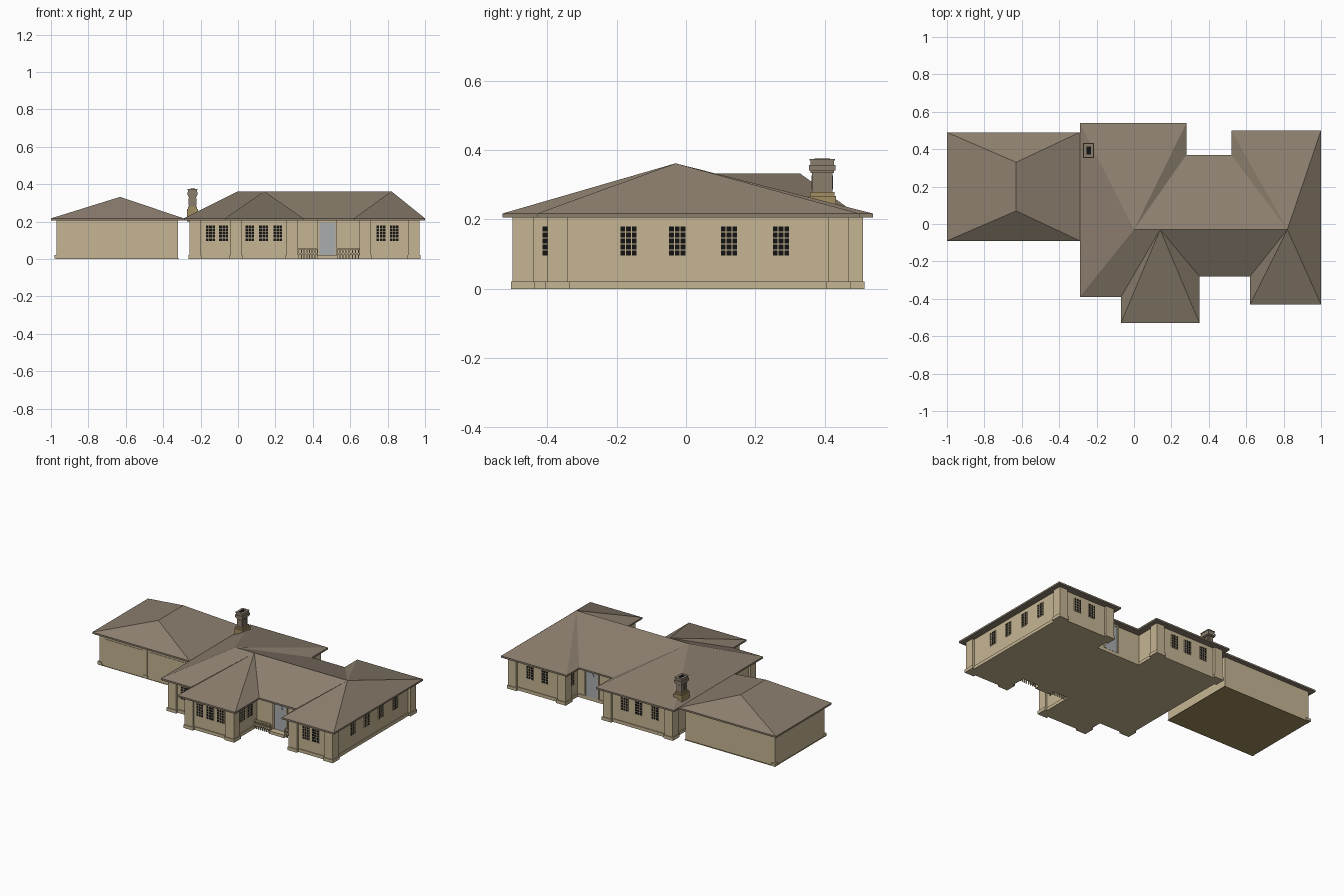
import bpy, bmesh, math
from mathutils import Matrix, Vector

cube = bpy.data.objects.get("Cube")
if cube:
    bpy.data.objects.remove(cube, do_unlink=True)


def material(name, rgb):
    m = bpy.data.materials.new(name)
    m.use_nodes = True
    m.diffuse_color = (*rgb, 1)
    bsdf = m.node_tree.nodes["Principled BSDF"]
    bsdf.inputs["Base Color"].default_value = (*rgb, 1)
    bsdf.inputs["Roughness"].default_value = 0.8
    return m


MATS = [material("beige_stucco", (0.56, 0.46, 0.29)),
        material("brown_shingle", (0.26, 0.21, 0.155)),
        material("black_glass", (0.006, 0.006, 0.007)),
        material("grey_door", (0.40, 0.42, 0.43)),
        material("ochre_stone", (0.36, 0.27, 0.12))]
WALL, ROOF, GLASS, DOOR, OCHRE = range(5)


def make_mesh(name, bm):
    bmesh.ops.recalc_face_normals(bm, faces=bm.faces)
    mesh = bpy.data.meshes.new(name)
    bm.to_mesh(mesh)
    bm.free()
    for m in MATS:
        mesh.materials.append(m)
    return mesh


def place(name, mesh, loc=(0, 0, 0), turn=0):
    ob = bpy.data.objects.new(name, mesh)
    ob.location = loc
    ob.rotation_euler.z = math.radians(turn)
    bpy.context.collection.objects.link(ob)
    return ob


def box(bm, x, y, z, mat=WALL):
    """Box given as (low, high) on each axis."""
    lo, hi = Vector((x[0], y[0], z[0])), Vector((x[1], y[1], z[1]))
    mtx = Matrix.Translation((lo + hi) / 2) @ Matrix.Diagonal((*(hi - lo), 1))
    geo = bmesh.ops.create_cube(bm, size=1, matrix=mtx)
    for f in {f for v in geo["verts"] for f in v.link_faces}:
        f.material_index = mat


def block(bm, cx, cy, w, d, z0, z1, mat=WALL):
    box(bm, (cx - w / 2, cx + w / 2), (cy - d / 2, cy + d / 2), (z0, z1), mat)


def corners(outline):
    """Each corner with its inward diagonal and whether it is convex."""
    for i, p in enumerate(outline):
        p = Vector(p)
        a = (p - Vector(outline[i - 1])).normalized()
        b = (Vector(outline[(i + 1) % len(outline)]) - p).normalized()
        yield p, Vector((-a.y - b.y, a.x + b.x)), a.cross(b) > 0


def prism(bm, outline, inset, z0, z1, mat=WALL):
    ring = [p + n * inset for p, n, _ in corners(outline)]
    low = [bm.verts.new((*p, z0)) for p in ring]
    high = [bm.verts.new((*p, z1)) for p in ring]
    faces = [bm.faces.new(low[::-1]), bm.faces.new(high)]
    for i in range(len(ring)):
        faces.append(bm.faces.new((low[i - 1], low[i], high[i], high[i - 1])))
    for f in faces:
        f.material_index = mat


def hip_roof(name, outline, peaks, owner, z0, z1):
    """Hipped roof: every eave corner runs up to the peak that owns it."""
    bm = bmesh.new()
    low = [bm.verts.new((*p, z0)) for p in outline]
    eave = [bm.verts.new((*p, z0 + 0.011)) for p in outline]
    top = [bm.verts.new((*p, z1)) for p in peaks]
    bm.faces.new(low[::-1])
    for i in range(len(outline)):
        bm.faces.new((low[i - 1], low[i], eave[i], eave[i - 1]))
        a, b = top[owner[i - 1]], top[owner[i]]
        bm.faces.new([eave[i - 1], eave[i], b] + ([a] if a != b else []))
    for f in bm.faces:
        f.material_index = ROOF
    place(name, make_mesh(name, bm))


# Eave outlines, counter-clockwise from the front left corner
HOUSE = [(-.29, -.39), (-.07, -.39), (-.07, -.53), (.35, -.53), (.35, -.28),
         (.62, -.28), (.62, -.43), (1, -.43), (1, .5), (.52, .5),
         (.52, .37), (.28, .37), (.28, .54), (-.29, .54)]
GARAGE = [(-1, -.09), (-.29, -.09), (-.29, .49), (-1, .49)]
EAVE = 0.206

# Roofs
hip_roof("house_roof", HOUSE, [(0, -.03), (.14, -.03), (.82, -.03)],
         [0, 1, 1, 1, 1, 2, 2, 2, 2, 2, 2, 0, 0, 0], EAVE, 0.362)
hip_roof("garage_roof", GARAGE, [(-.63, .07), (-.63, .33)], [0, 0, 1, 1], EAVE, 0.332)

# House walls and plinth
bm = bmesh.new()
prism(bm, HOUSE, 0.045, 0, EAVE)
place("house_walls", make_mesh("house_walls", bm))
bm = bmesh.new()
prism(bm, HOUSE, 0.04, 0, 0.021)
place("house_plinth", make_mesh("house_plinth", bm))

# Square pillars on the outer corners
for p, n, convex in corners(HOUSE):
    if convex:
        c = p + n * 0.06
        bm = bmesh.new()
        block(bm, c.x, c.y, 0.06, 0.06, 0, EAVE)
        block(bm, c.x, c.y, 0.07, 0.07, 0, 0.021)
        place("corner_pillar", make_mesh("corner_pillar", bm))

# Garage walls, slab, doors and base blocks
bm = bmesh.new()
prism(bm, GARAGE, 0.03, 0.003, EAVE)
for x in (-.965, -.63):
    block(bm, x, -.06, 0.03, 0.014, 0.003, 0.021)
block(bm, -.965, .455, 0.03, 0.03, 0.003, 0.021)
block(bm, -.63, -.06, 0.02, 0.008, 0.003, EAVE)
place("garage_walls", make_mesh("garage_walls", bm))
bm = bmesh.new()
prism(bm, GARAGE, 0.025, 0, 0.003, OCHRE)
place("garage_slab", make_mesh("garage_slab", bm))
bm = bmesh.new()
for x in (-.79, -.47):
    block(bm, x, -.06, 0.28, 0.006, 0.003, 0.18)
place("garage_doors", make_mesh("garage_doors", bm))

# Window: dark pane with a frame and glazing bars, facing the front
W, H = 0.05, 0.086
bm = bmesh.new()
block(bm, 0, 0, W, 0.004, 0, H, GLASS)
for i in range(4):
    block(bm, (i / 3 - .5) * W, 0, 0.003, 0.008, 0, H)
for i in range(6):
    block(bm, 0, 0, W, 0.008, i / 5 * H - 0.0015, i / 5 * H + 0.0015)
window = make_mesh("window", bm)

# Each row: turn in degrees, wall position, window centres along the wall
rows = [(0, -.345, (-.147, -.077)), (0, -.485, (.063, .137, .213)),
        (0, -.385, (.765, .835)),
        (90, .955, (-.166, -.025, .124, .274)), (90, .305, (-.39, -.315)),
        (180, .495, (.1, 0, -.12)), (180, .455, (.82, .71)),
        (270, .565, (.39,))]
for turn, wall, centres in rows:
    for c in centres:
        at = (wall, c) if turn in (90, 270) else (c, wall)
        place("window", window, (*at, 0.095), turn)

# Door with posts, lintel and round light, used at front and back
bm = bmesh.new()
block(bm, 0, 0, 0.088, 0.008, 0, 0.178, DOOR)
for s in (-1, 1):
    block(bm, s * 0.048, 0, 0.009, 0.018, 0, 0.185)
block(bm, 0, 0, 0.105, 0.018, 0.174, 0.185)
ring = bmesh.ops.create_cone(bm, cap_ends=True, segments=16, radius1=0.015, radius2=0.015, depth=0.012,
                             matrix=Matrix.Translation((0, 0, 0.146)) @ Matrix.Rotation(math.pi / 2, 4, "X"))
for f in {f for v in ring["verts"] for f in v.link_faces}:
    f.material_index = DOOR
door = make_mesh("door", bm)
place("front_door", door, (.478, -.237, 0.021))
place("back_door", door, (.455, .327, 0.021), 180)
bm = bmesh.new()
block(bm, .478, -.255, 0.11, 0.05, 0, 0.02)
place("front_step", make_mesh("front_step", bm))

# Low railings either side of the entrance
for x0, x1 in ((.31, .425), (.53, .66)):
    bm = bmesh.new()
    for z in (0.025, 0.052):
        box(bm, (x0, x1), (-.273, -.261), (z, z + 0.008))
    for i in range(9):
        block(bm, x0 + (x1 - x0) * i / 8, -.267, 0.006, 0.006, 0, 0.055)
    place("entrance_railing", make_mesh("entrance_railing", bm))

# Chimney: stone base, panelled stack and stepped cap
CX, CY = -.243, .393
bm = bmesh.new()
block(bm, CX, CY, 0.06, 0.08, 0.2, 0.268, OCHRE)
block(bm, CX, CY, 0.05, 0.07, 0.268, 0.28, OCHRE)
place("chimney_base", make_mesh("chimney_base", bm))
bm = bmesh.new()
block(bm, CX, CY, 0.036, 0.058, 0.28, 0.345, ROOF)
for dy in (-.018, 0, .018):
    block(bm, CX, CY + dy, 0.041, 0.012, 0.287, 0.327, ROOF)
block(bm, CX, CY, 0.02, 0.063, 0.287, 0.327, ROOF)
place("chimney_stack", make_mesh("chimney_stack", bm))
bm = bmesh.new()
for w, z0, z1 in ((0.046, .334, .341), (0.055, .341, .357), (0.046, .357, .37), (0.052, .37, .375)):
    block(bm, CX, CY, w, w + 0.021, z0, z1, ROOF)
block(bm, CX, CY, 0.024, 0.045, 0.374, 0.376, GLASS)
place("chimney_cap", make_mesh("chimney_cap", bm))
